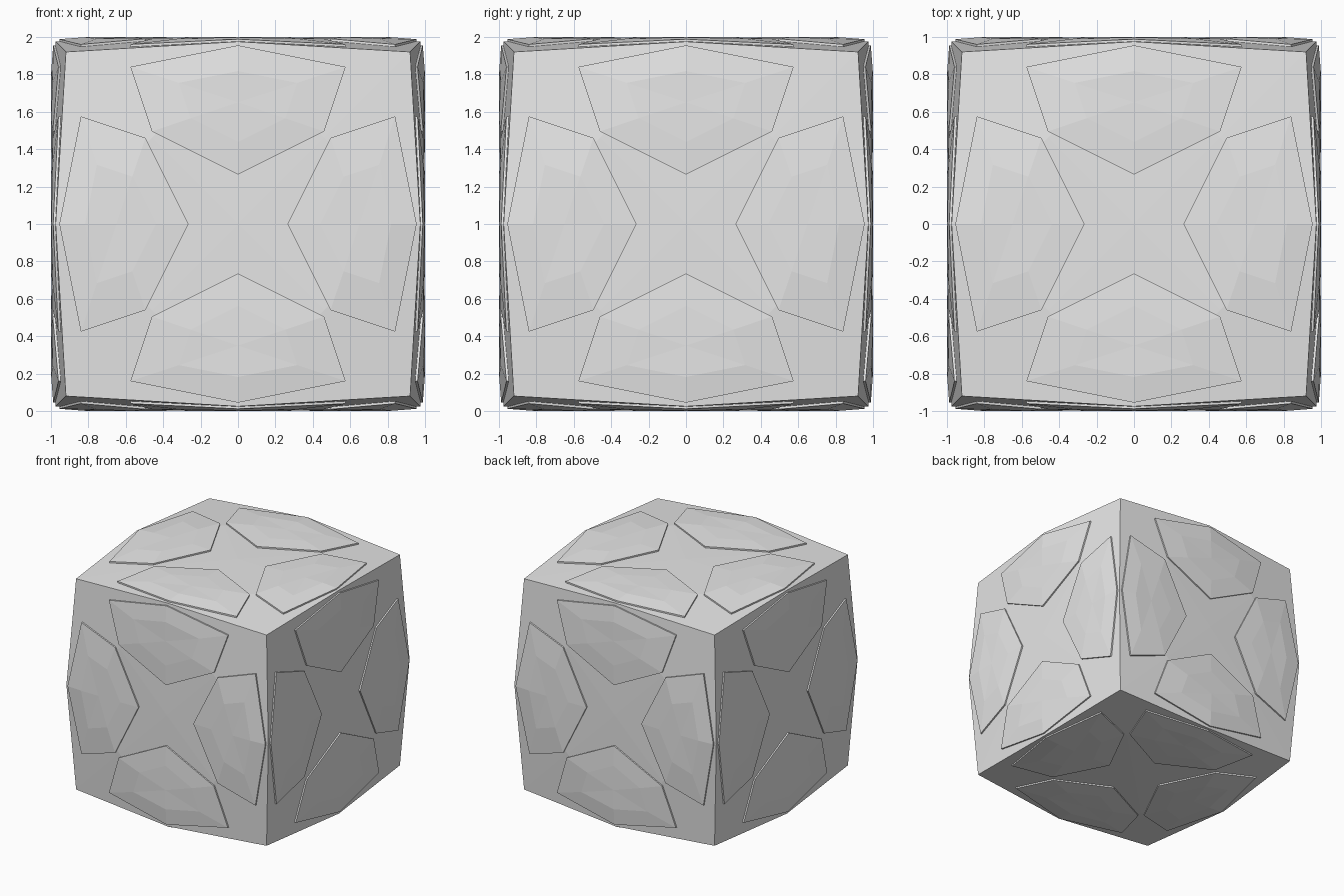
import bpy
import bmesh
from mathutils import Vector

if "Cube" in bpy.data.objects:
    bpy.data.objects.remove(bpy.data.objects["Cube"], do_unlink=True)

CORNER, MID, DIAG = 0.92, 0.975, 0.46      # corner, edge middle, plateau corner
PLATEAU, CENTRE = 0.98, 0.985              # heights of the plateau
THICK = 0.013                              # panel rim thickness

grey = bpy.data.materials.new("light_grey")
grey.use_nodes = True
grey.diffuse_color = (0.8, 0.8, 0.8, 1)
grey.node_tree.nodes["Principled BSDF"].inputs["Base Color"].default_value = (0.8, 0.8, 0.8, 1)

# Each side: a name, its right and up directions
SIDES = {
    "front": ((1, 0, 0), (0, 0, 1)),
    "back": ((-1, 0, 0), (0, 0, 1)),
    "left": ((0, 1, 0), (0, 0, 1)),
    "right": ((0, -1, 0), (0, 0, 1)),
    "top": ((1, 0, 0), (0, 1, 0)),
    "bottom": ((1, 0, 0), (0, -1, 0)),
}


def turned(u, v, quarter):
    for _ in range(quarter):
        u, v = -v, u
    return u, v


def placer(side):
    """Return a function putting face coordinates (u, v, height) into space."""
    right, up = (Vector(d) for d in SIDES[side])
    out = right.cross(up)
    return lambda u, v, h: right * u + up * v + out * h + Vector((0, 0, 1))


def plane(a, b, c):
    n = (Vector(b) - Vector(a)).cross(Vector(c) - Vector(a))
    return lambda u, v: a[2] - (n.x * (u - a[0]) + n.y * (v - a[1])) / n.z


d, m, c = (DIAG, DIAG, PLATEAU), (0, MID, MID), (CORNER, CORNER, CORNER)
slope, flat = plane(d, m, c), plane((0, 0, CENTRE), d, m)


def height(u, v):
    u, v = sorted((abs(u), abs(v)))
    return min(slope(u, v), flat(u, v))


def finish(bm, name):
    bmesh.ops.remove_doubles(bm, verts=bm.verts, dist=0.0005)
    bmesh.ops.recalc_face_normals(bm, faces=bm.faces)
    mesh = bpy.data.meshes.new(name)
    bm.to_mesh(mesh)
    bm.free()
    mesh.materials.append(grey)
    obj = bpy.data.objects.new(name, mesh)
    bpy.context.collection.objects.link(obj)


# Faceted body: an almost flat star on each side, sloping to the corners
bm = bmesh.new()
for side in SIDES:
    put = placer(side)
    for q in range(4):
        for s in (1, -1):
            def vert(p):
                u, v = turned(p[0] * s, p[1], q)
                return bm.verts.new(put(u, v, p[2]))
            for tri in (((0, 0, CENTRE), d, m), (d, c, m)):
                bm.faces.new([vert(p) for p in tri])
finish(bm, "faceted_body")

# Six-sided pillow panels, four on each side
HALF = [(0.575, 0.84), (0.46, 0.495)]
OUTLINE = [(0, 0.955), *HALF, (0, 0.265), *[(-u, v) for u, v in reversed(HALF)]]
HUB = 0.65


def add_panel(bm, put, q):
    def ring(scale, lift):
        verts = []
        for u, v in OUTLINE:
            u, v = turned(u * scale, HUB + (v - HUB) * scale, q)
            verts.append(bm.verts.new(put(u, v, min(1, height(u, v) + lift))))
        return verts

    rings = [ring(1, -0.01), ring(1, THICK), ring(0.55, THICK + 0.009)]
    for low, high in zip(rings, rings[1:]):
        for i in range(6):
            j = (i + 1) % 6
            bm.faces.new((low[i], low[j], high[j], high[i]))
    hub = bm.verts.new(put(*turned(0, HUB, q), 1))
    for i in range(6):
        bm.faces.new((rings[-1][i], rings[-1][(i + 1) % 6], hub))
    bm.faces.new(rings[0])


for side in SIDES:
    bm = bmesh.new()
    for q in range(4):
        add_panel(bm, placer(side), q)
    finish(bm, side + "_panels")
